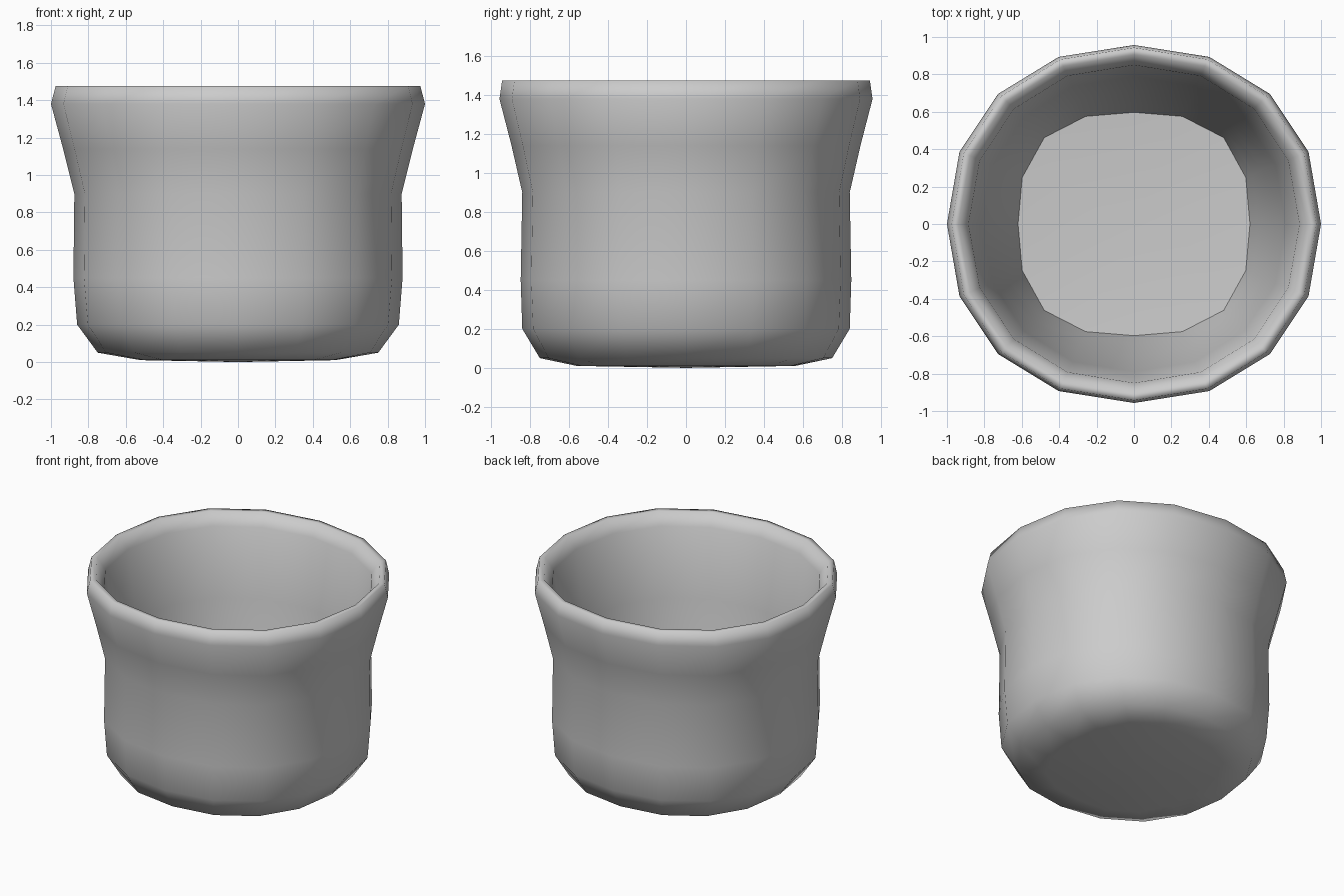
import bpy, bmesh, math

if "Cube" in bpy.data.objects:
    bpy.data.objects.remove(bpy.data.objects["Cube"])

SIDES = 16


def ring(bm, rx, ry, z, n):
    """16-sided slightly squared ring (superellipse of exponent n)."""
    verts = []
    for i in range(SIDES):
        a = 2 * math.pi * i / SIDES
        a += 0.015 * math.sin(4 * a)
        c, s = math.cos(a), math.sin(a)
        k = (abs(c) ** n + abs(s) ** n) ** (-1 / n)
        verts.append(bm.verts.new((rx * k * c, ry * k * s, z)))
    return verts


def cap(bm, loop, z):
    centre = bm.verts.new((0, 0, z))
    for i in range(SIDES):
        bm.faces.new((loop[i], loop[(i + 1) % SIDES], centre))


# Profile: half width x, half width y, height, squareness
outer = [
    (0.52, 0.56, 0.010, 2.6),
    (0.75, 0.75, 0.05, 2.25),
    (0.86, 0.84, 0.20, 2.17),
    (0.88, 0.848, 0.45, 2.2),
    (0.875, 0.84, 0.90, 2.2),
    (0.935, 0.895, 1.14, 2.19),
    (1.00, 0.957, 1.38, 2.17),
    (0.975, 0.943, 1.475, 2.17),
]
inner = [
    (0.94, 0.905, 1.475, 2.15),
    (0.885, 0.85, 1.39, 2.15),
    (0.812, 0.79, 0.90, 2.15),
    (0.73, 0.705, 0.45, 2.3),
    (0.665, 0.64, 0.20, 2.5),
    (0.62, 0.597, 0.03, 2.7),
]

# Cup body: outer wall, rolled rim, tapering inner wall
bm = bmesh.new()
loops = [ring(bm, *p) for p in outer + inner]
for a, b in zip(loops, loops[1:]):
    for i in range(SIDES):
        j = (i + 1) % SIDES
        bm.faces.new((a[i], a[j], b[j], b[i]))

# Underside
cap(bm, loops[0], 0.0)

# Inside floor: shallow dish with a creased edge
dish = ring(bm, 0.40, 0.385, 0.016, 2.6)
for i in range(SIDES):
    j = (i + 1) % SIDES
    bm.faces.new((loops[-1][i], loops[-1][j], dish[j], dish[i]))
cap(bm, dish, 0.012)
bmesh.ops.recalc_face_normals(bm, faces=bm.faces)

for f in bm.faces:
    f.smooth = True
floor_loop = set(loops[-1])
for e in bm.edges:
    if set(e.verts) <= floor_loop:
        e.smooth = False

mesh = bpy.data.meshes.new("cup")
bm.to_mesh(mesh)
bm.free()
cup = bpy.data.objects.new("cup", mesh)
bpy.context.collection.objects.link(cup)
